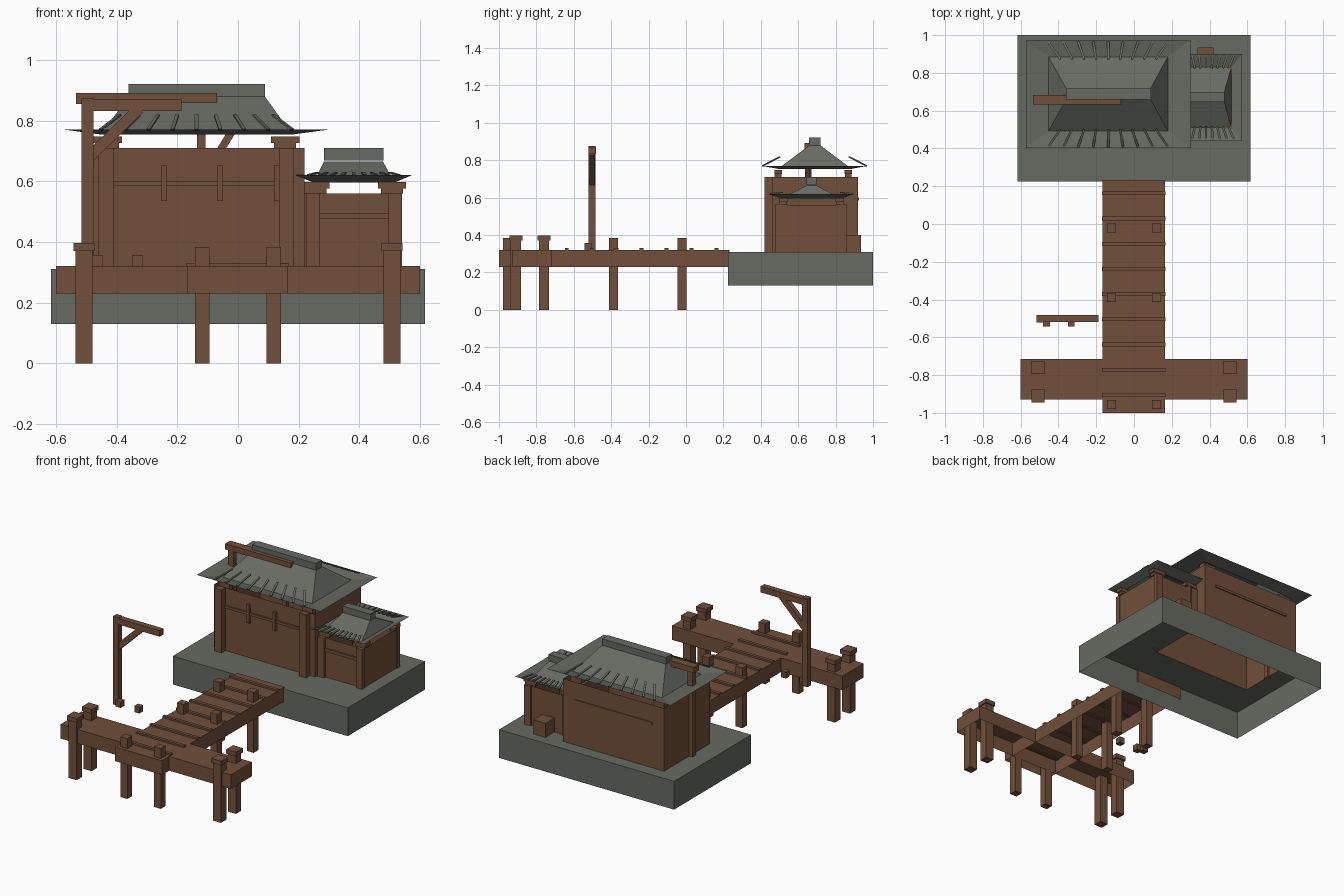
import bpy, bmesh
from mathutils import Vector

if "Cube" in bpy.data.objects:
    bpy.data.objects.remove(bpy.data.objects["Cube"])


def material(name, rgb):
    m = bpy.data.materials.new(name)
    m.diffuse_color = (*rgb, 1)
    m.use_nodes = True
    m.node_tree.nodes["Principled BSDF"].inputs["Base Color"].default_value = m.diffuse_color
    return m


WOOD = material("brown wood", (0.165, 0.08, 0.043))
STONE = material("grey green stone", (0.135, 0.147, 0.12))


def finish(name, bm, mat):
    me = bpy.data.meshes.new(name)
    bmesh.ops.recalc_face_normals(bm, faces=bm.faces[:])
    bm.to_mesh(me)
    bm.free()
    me.materials.append(mat)
    ob = bpy.data.objects.new(name, me)
    bpy.context.collection.objects.link(ob)
    return ob


def loft(name, rects, mat, cap_last=False, cap_first=False):
    """Skin between rectangles (x0, x1, y0, y1, z)."""
    bm = bmesh.new()
    rings = [[bm.verts.new(p) for p in ((x0, y0, z), (x1, y0, z), (x1, y1, z), (x0, y1, z))]
             for x0, x1, y0, y1, z in rects]
    for a, b in zip(rings, rings[1:]):
        for i in range(4):
            j = (i + 1) % 4
            bm.faces.new((a[i], a[j], b[j], b[i]))
    if cap_first:
        bm.faces.new(rings[0])
    if cap_last:
        bm.faces.new(rings[-1])
    return finish(name, bm, mat)


def box(name, x0, x1, y0, y1, z0, z1, mat=WOOD):
    return loft(name, [(x0, x1, y0, y1, z0), (x0, x1, y0, y1, z1)], mat, True, True)


def bar(name, p, q, w, h, mat=WOOD):
    """Straight bar from p to q, w wide and h deep."""
    p, q = Vector(p), Vector(q)
    d = (q - p).normalized()
    up = Vector((0, 0, 1))
    side = d.cross(up).normalized()
    up = side.cross(d)
    bm = bmesh.new()
    a, b = ([bm.verts.new(c + side * (s * w / 2) + up * (t * h / 2))
             for s, t in ((-1, -1), (1, -1), (1, 1), (-1, 1))] for c in (p, q))
    bm.faces.new(a)
    bm.faces.new(b)
    for i in range(4):
        j = (i + 1) % 4
        bm.faces.new((a[i], a[j], b[j], b[i]))
    return finish(name, bm, mat)


def deck(name, x0, x1, y0, y1):
    return loft(name, [(x0, x1, y0, y1, .23), (x0, x1, y0, y1, .32)], WOOD, cap_last=True)


# Hollow stone base, open where the hall stands
loft("stone_base", [(-.485, .215, .465, .915, .31), (-.616, .616, .224, 1, .31),
                    (-.616, .616, .224, 1, .13)], STONE)

# Pier decks, open underneath
deck("walkway", -.167, .165, -1, .232)
deck("cross_dock", -.6, .6, -.928, -.716)
for i in range(9):
    y = .163 - i * .1335
    box("walkway_batten", -.17, .167, y - .01, y + .01, .315, .331)

# Pier piles
for s in (-1, 1):
    x = s * .118
    for y in (-.022, -.388, -.955):
        box("walkway_pile", x - .024, x + .024, y - .024, y + .024, 0, .384)
    x = s * .508
    for y in (-.76, -.91):
        box("dock_pile", x - .028, x + .028, y - .027, y + .027, 0, .372)
        box("dock_pile_cap", x - .035, x + .035, y - .035, y + .035, .37, .397)

# Crane on the shore side of the dock
box("crane_post", -.516, -.476, -.522, -.484, .315, .875)
box("crane_beam", -.516, -.187, -.52, -.482, .832, .87)
bar("crane_brace", (-.49, -.502, .68), (-.325, -.502, .84), .03, .036)
for x in (-.464, -.332):
    box("crate", x - .018, x + .018, -.543, -.505, .318, .357)

# Hoist beam over the hall roof
box("hoist_beam", -.534, -.07, .633, .684, .855, .891)
box("hoist_post", -.514, -.478, .635, .67, .31, .856)
box("roof_strut", -.135, -.107, .635, .667, .6, .77)
bar("roof_brace", (-.09, .65, .65), (-.01, .65, .78), .028, .025)

# Main hall
loft("hall_walls", [(-.49, .22, .46, .92, .31), (-.49, .22, .46, .92, .71)], WOOD)
box("hall_front_rail", -.41, .14, .45, .462, .584, .6)
box("hall_back_rail", -.41, .14, .918, .926, .584, .6)
for x in (-.243, -.058, .127):
    box("hall_batten", x - .009, x + .009, .444, .462, .535, .652)
for s in (-1, 1):
    x = -.137 + s * .292
    box("hall_front_post", x - .02, x + .03, .42, .46, .31, .71) if s > 0 else \
        box("hall_front_post", x - .03, x + .02, .42, .46, .31, .71)
    for y in (.492, .868):
        box("hall_bracket", x - .037, x + .037, y - .018, y + .018, .69, .728)
        box("hall_bracket_cap", x - .047, x + .047, y - .02, y + .02, .726, .747)

# Annex
loft("annex_walls", [(.22, .535, .495, .845, .31), (.22, .535, .495, .845, .56)], WOOD)
box("annex_front_rail", .27, .497, .485, .497, .477, .496)
for x in (.248, .518):
    for y in (.492, .842):
        box("annex_post", x - .022, x + .022, y - .015, y + .015, .31, .562)
for x in (.255, .508):
    for y in (.52, .822):
        box("annex_bracket", x - .036, x + .036, y - .02, y + .02, .56, .578)
        box("annex_bracket_cap", x - .046, x + .046, y - .022, y + .022, .576, .597)
box("back_crate", .335, .42, .845, .935, .31, .4)


def roof(name, eave, inner, top, ridge, n, step, rise, reach):
    """Upturned eave, hipped slope, ridge block and raking ribs along front and back."""
    loft(name, [eave, inner, top], STONE, cap_last=True)
    box(name + "_ridge", *ridge, STONE)
    cx = (eave[0] + eave[1]) / 2
    for y, inward in ((eave[2], 1), (eave[3], -1)):
        for i in range(n):
            u = (i - (n - 1) / 2) * step
            bar(name + "_rib", (cx + u, y + .008 * inward, eave[4]),
                (cx + u * .8, y + reach * inward, eave[4] + rise), .012, .006, STONE)


roof("hall_roof", (-.572, .298, .402, .972, .77), (-.452, .179, .492, .885, .754),
     (-.36, .088, .66, .718, .88), (-.361, .089, .658, .718, .878, .921), 9, .079, .048, .1)
roof("annex_roof", (.19, .573, .44, .9, .62), (.25, .515, .51, .83, .595),
     (.283, .478, .645, .698, .665), (.284, .48, .645, .698, .668, .709), 9, .037, .008, .075)
